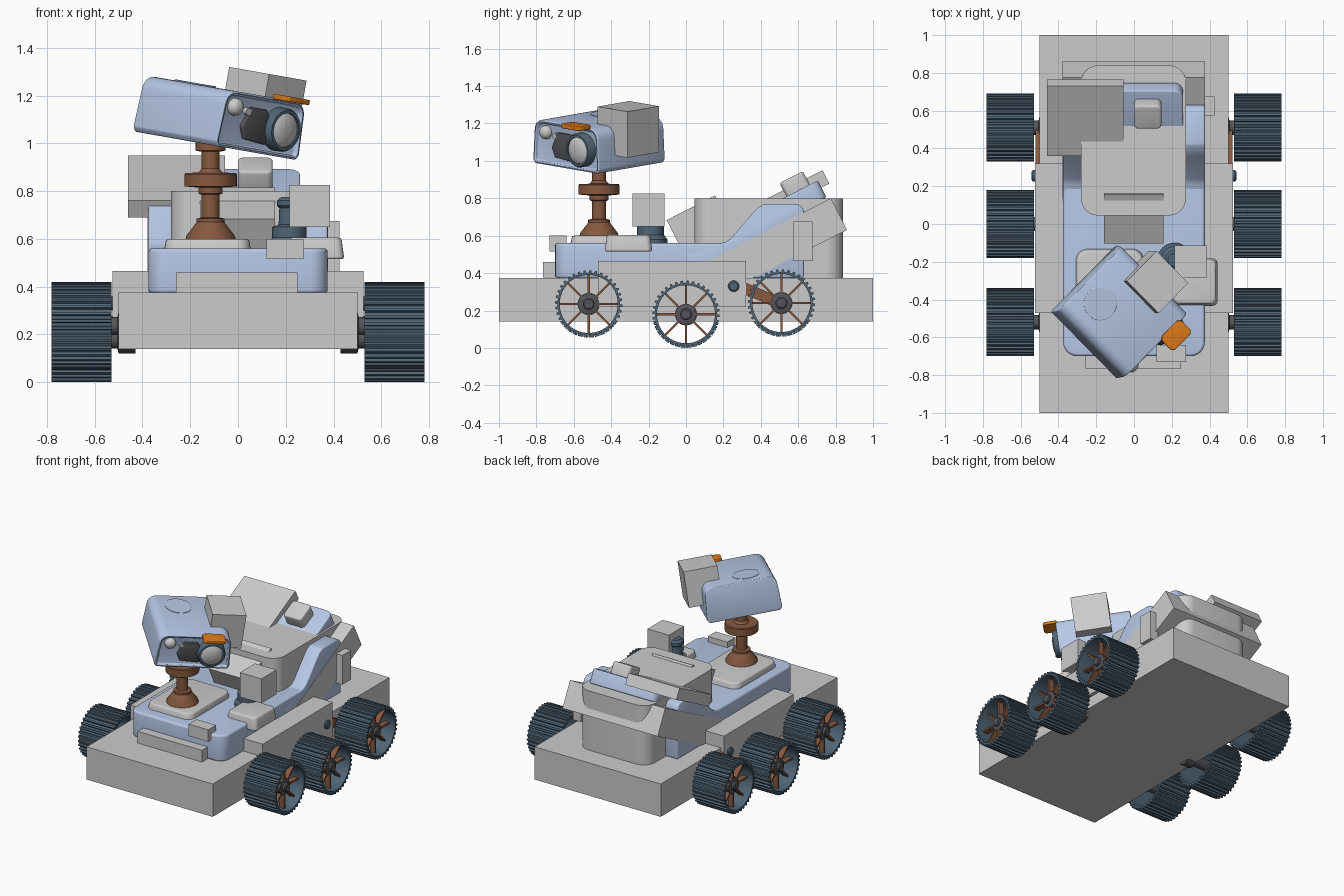
import bpy, bmesh
from math import sin, cos, pi, radians
from mathutils import Matrix, Vector

if "Cube" in bpy.data.objects:
    bpy.data.objects.remove(bpy.data.objects["Cube"])


def material(name, rgb):
    m = bpy.data.materials.new(name)
    m.diffuse_color = (*rgb, 1)
    m.use_nodes = True
    m.node_tree.nodes["Principled BSDF"].inputs["Base Color"].default_value = m.diffuse_color
    return m


BLUE = material("pale_blue", (0.47, 0.58, 0.80))
SLATE = material("slate", (0.08, 0.13, 0.18))
BROWN = material("copper", (0.24, 0.10, 0.05))
ORANGE = material("orange", (0.75, 0.20, 0.01))
DARK = material("dark_grey", (0.09, 0.09, 0.10))
# Head space: turned 45 degrees, leaning to the right
HEAD = (Matrix.Translation((-0.095, -0.465, 0.99)) @ Matrix.Rotation(radians(10), 4, 'Y')
        @ Matrix.Rotation(radians(45), 4, 'Z'))
ID = Matrix()


def finish(name, bm, mats=(), M=ID):
    bm.transform(M)
    bmesh.ops.recalc_face_normals(bm, faces=bm.faces)
    me = bpy.data.meshes.new(name)
    bm.to_mesh(me)
    bm.free()
    for m in mats:
        me.materials.append(m)
    o = bpy.data.objects.new(name, me)
    bpy.context.collection.objects.link(o)
    return o


def box(name, lo, hi, mat=None, bevel=0, corner=0, pitch=0, M=ID, taper=1):
    """Box from lo to hi; corner rounds the upright edges, bevel rounds all, pitch tilts about x."""
    lo, hi = Vector(lo), Vector(hi)
    bm = bmesh.new()
    bmesh.ops.create_cube(bm, size=1)
    for v in bm.verts:
        k = taper if v.co.z > 0 else 1
        v.co = Vector((v.co.x * k, v.co.y * k, v.co.z)) * (hi - lo)
    if corner:
        up = [e for e in bm.edges if abs(e.verts[0].co.z - e.verts[1].co.z) > 1e-4]
        bmesh.ops.bevel(bm, geom=up, offset=corner, segments=6, profile=0.5, affect='EDGES')
    if bevel:
        sharp = [e for e in bm.edges if e.calc_face_angle() > 0.5 or
                 abs(e.link_faces[0].normal.z) + abs(e.link_faces[1].normal.z) > 0.9]
        bmesh.ops.bevel(bm, geom=sharp, offset=bevel, segments=4, profile=0.5, affect='EDGES')
    T = M @ Matrix.Translation((lo + hi) / 2) @ Matrix.Rotation(radians(pitch), 4, 'X')
    return finish(name, bm, [mat] if mat else [], T)


def prism(name, pts, a, b, axis, mats=(), bevel=0, M=ID, recess=0):
    """Extrude a 2D profile along x (pts are y,z) or along y (pts are x,z)."""
    bm = bmesh.new()
    put = (lambda p, t: (t, *p)) if axis == 'x' else (lambda p, t: (p[0], t, p[1]))
    A = [bm.verts.new(put(p, a)) for p in pts]
    B = [bm.verts.new(put(p, b)) for p in pts]
    front = bm.faces.new(A)
    bm.faces.new(B[::-1])
    n = len(pts)
    for i in range(n):
        bm.faces.new((A[i], B[i], B[(i + 1) % n], A[(i + 1) % n]))
    bmesh.ops.recalc_face_normals(bm, faces=bm.faces)
    if recess:
        for f in bmesh.ops.inset_region(bm, faces=[front], thickness=recess)['faces']:
            f.material_index = 1
        bmesh.ops.inset_region(bm, faces=[front], thickness=0.001, depth=-recess)
    if bevel:
        es = [e for e in bm.edges if e.calc_face_angle() > 0.5]
        bmesh.ops.bevel(bm, geom=es, offset=bevel, segments=3, profile=0.5, affect='EDGES')
    return finish(name, bm, mats, M)


def lathe(name, rz, M=ID, mat=None, seg=40):
    """Spin (radius, height) points about local z, capped at both ends."""
    bm = bmesh.new()
    rings = [[bm.verts.new((r * cos(2 * pi * i / seg), r * sin(2 * pi * i / seg), z))
              for i in range(seg)] for r, z in rz]
    for P, Q in zip(rings, rings[1:]):
        for i in range(seg):
            j = (i + 1) % seg
            bm.faces.new((P[i], P[j], Q[j], Q[i]))
    bm.faces.new(rings[0])
    bm.faces.new(rings[-1])
    return finish(name, bm, [mat] if mat else [], M)


def along_x(s, y, z):
    return Matrix.Translation((0, y, z)) @ Matrix.Rotation(s * pi / 2, 4, 'Y')


def wheel(tag, s, y, z):
    M = along_x(s, y, z)
    # toothed tyre
    bm = bmesh.new()
    n, prof = 36, []
    for i in range(n):
        for f, r in ((0, .167), (.45, .167), (.55, .18), (.9, .18)):
            a = 2 * pi * (i + f) / n
            prof.append([bm.verts.new((q * cos(a), q * sin(a), h))
                         for q, h in ((r, .53), (r, .78), (.155, .78), (.155, .53))])
    for P, Q in zip(prof, prof[1:] + prof[:1]):
        for k in range(4):
            bm.faces.new((P[k], P[(k + 1) % 4], Q[(k + 1) % 4], Q[k]))
    finish("tyre_" + tag, bm, [SLATE], M)
    # spokes
    bm = bmesh.new()
    for i in range(8):
        R = Matrix.Rotation(i * pi / 4, 4, 'Z') @ Matrix.Translation((.1, 0, .715))
        bmesh.ops.create_cube(bm, size=1, matrix=R @ Matrix.Diagonal((.12, .012, .04, 1)))
    finish("spokes_" + tag, bm, [BROWN], M)
    # hub and axle
    lathe("hub_" + tag, [(.06, .43), (.06, .5), (.038, .505), (.038, .66), (.056, .67), (.056, .735),
                         (.032, .74), (.032, .755), (.025, .76)], M, DARK, 24)


# Running gear, mirrored
for s, side in ((1, "right"), (-1, "left")):
    for pos, y, z in (("front", -.52, .235), ("middle", 0, .18), ("rear", .51, .24)):
        wheel(f"{pos}_{side}", s, y, z)
    lathe("pivot_" + side, [(.03, .48), (.03, .535), (.022, .542)], along_x(s, .255, .33), SLATE, 20)
    x0, x1 = sorted((s * .495, s * .522))
    box("strut_" + side, (x0, .28, .25), (x1, .53, .31), BROWN, pitch=-23)
    # raised rear side walls of the body
    x0, x1 = sorted((s * .26, s * .375))
    prism("side_wall_" + side, [(0, .376), (0, .50), (.16, .555), (.21, .565), (.24, .585), (.36, .725), (.385, .75),
                                (.42, .77), (.59, .77), (.615, .76), (.63, .735), (.63, .376)],
          x0, x1, 'x', [BLUE], .008)

# Chassis and body
box("chassis", (-.5, -1, .14), (.5, 1, .375))
box("side_pods", (-.525, -.47, .22), (.525, .32, .465))
box("deck", (-.375, -.70, .372), (.375, .60, .56), BLUE, bevel=.015, corner=.075)
box("front_bumper", (-.26, -.765, .376), (.25, -.68, .46))
box("front_block", (.12, -.73, .515), (.275, -.64, .60))
box("side_block", (.36, .575, .465), (.425, .675, .675))

# Rear equipment, pitched parts
box("rear_barrel", (-.28, .045, .374), (.275, .84, .80), corner=.09)
u, w = Vector((0, cos(radians(27)), sin(radians(27)))), Vector((0, -sin(radians(27)), cos(radians(27))))


def tilted(name, x0, x1, top_rear, length, thick, mat=None, bevel=0, corner=0):
    c = Vector((0, *top_rear)) - u * length / 2 - w * thick / 2
    box(name, (x0, c.y - length / 2, c.z - thick / 2), (x1, c.y + length / 2, c.z + thick / 2),
        mat, bevel, corner, 27)


tilted("slanted_beam", -.378, .377, (.775, .80), .75, .19)
tilted("slanted_front_block", -.16, .155, (.155, .815), .29, .19)
tilted("slanted_panel", -.46, -.055, (.73, .95), .415, .08)
tilted("rear_blue_case", -.27, .26, (.705, .895), .30, .10, BLUE, .008, .05)
tilted("rear_grey_cap", 0, .145, (.625, .945), .14, .12, None, .012, .025)

# Right deck equipment
box("deck_pod", (.2, -.435, .515), (.445, -.18, .605), bevel=.012, corner=.03, taper=.9)
lathe("antenna_base", [(.09, .55), (.09, .58), (.072, .605), (.072, .65), (.045, .66), (.042, .73),
                       (.052, .74), (.052, .76), (.035, .775)], Matrix.Translation((.215, -.19, 0)), SLATE)
box("antenna_block", (.215, -.285, .65), (.385, -.115, .825))

# Mast
box("mast_plate", (-.31, -.62, .55), (.055, -.13, .60), bevel=.01, corner=.06, taper=.95)
lathe("mast", [(.105, .598), (.10, .615), (.058, .67), (.058, .685), (.037, .69), (.037, .785), (.05, .79),
               (.05, .815), (.11, .82), (.11, .87), (.105, .876), (.05, .878), (.037, .895), (.037, .965),
               (.062, .97), (.062, 1.02)], Matrix.Translation((-.115, -.465, 0)), BROWN)

# Head hood with recessed front
arc = [(.18 + .06 * sin(t * pi / 12), .18 + .06 * cos(t * pi / 12)) for t in range(7)]
half = arc + [(.25, .02), (.235, 0)]
hood = half + [(-x, z) for x, z in reversed(half)]
prism("head_hood", hood, -.25, .25, 'y', [BLUE, SLATE], .006, HEAD, .018)
lathe("head_hatch", [(.088, .235), (.088, .243), (.085, .245)], HEAD @ Matrix.Translation((-.06, .12, 0)), BLUE)
box("head_side_box", (.115, -.125, .085), (.34, .115, .335), M=HEAD)


def facing(x, z):
    return HEAD @ Matrix.Translation((x, -.22, z)) @ Matrix.Rotation(pi / 2, 4, 'X')


# Head front: lenses, nose plate, brow flap
lathe("large_lens_ring", [(.092, -.02), (.092, .05), (.085, .062), (.072, .062), (.072, .03)], facing(.115, .115), SLATE)
lathe("large_lens", [(.071, 0), (.071, .055), (.05, .066), (.02, .071)], facing(.115, .115))
lathe("small_lens", [(.037, -.02), (.037, .02), (.034, .034), (.024, .046), (.008, .052)], facing(-.163, .175), seg=28)
lathe("small_sensor", [(.016, 0), (.016, .03)], facing(-.09, .165), seg=20)
prism("nose_plate", [(-.11, .10), (-.085, .05), (.04, .04), (.06, .12), (.02, .185), (-.07, .185), (-.09, .14)],
      -.25, -.215, 'y', [DARK], .004, HEAD)
box("brow_flap", (.035, -.335, .235), (.185, -.235, .257), ORANGE, bevel=.005, corner=.025, M=HEAD)

# Smooth rounded areas, keep hard edges
bpy.ops.object.select_all(action='SELECT')
bpy.context.view_layer.objects.active = bpy.data.objects["chassis"]
bpy.ops.object.shade_smooth_by_angle(angle=radians(32))
